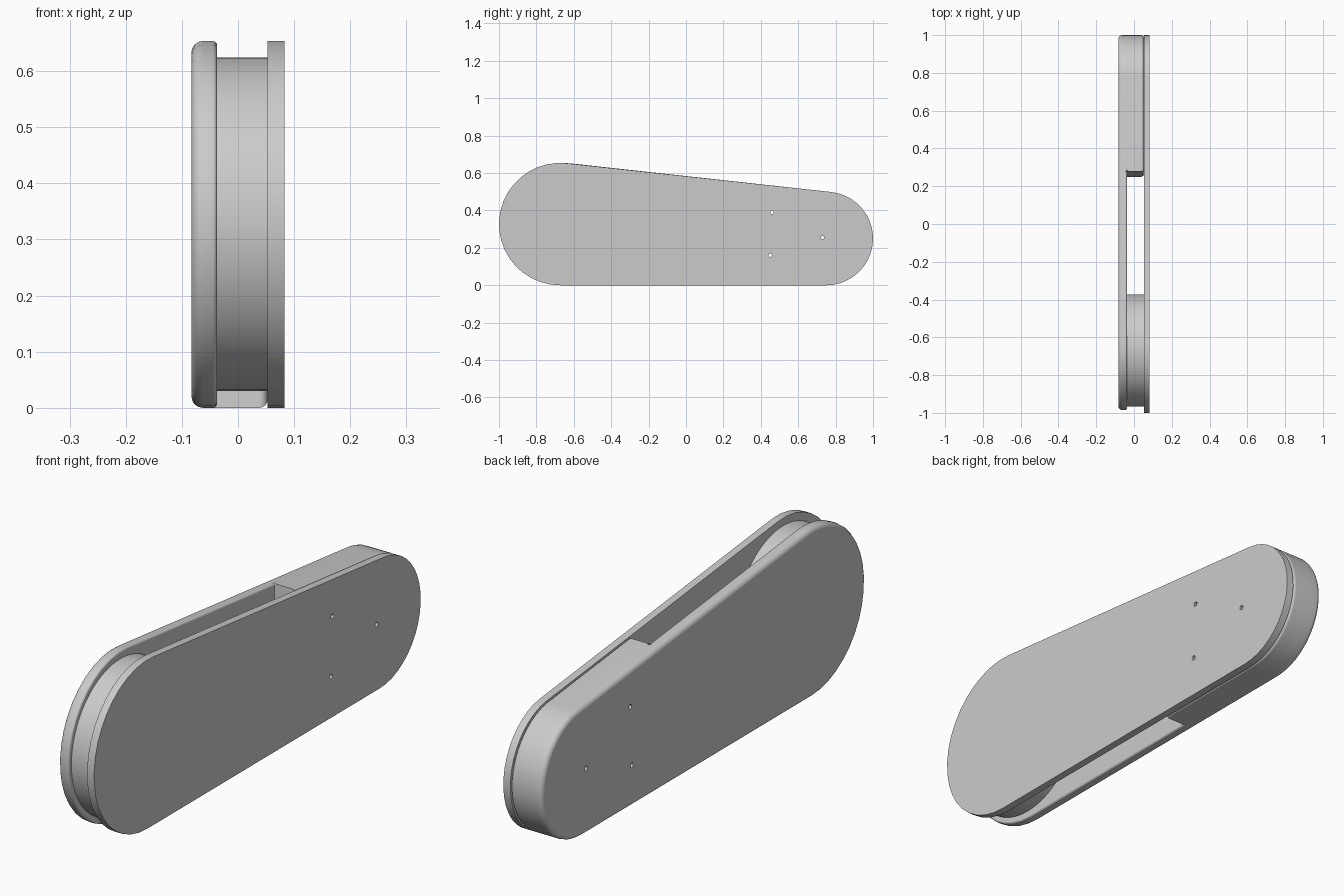
import bpy, bmesh
from math import pi, sin, cos, atan2
from mathutils import Vector, Matrix

if "Cube" in bpy.data.objects:
    bpy.data.objects.remove(bpy.data.objects["Cube"], do_unlink=True)

R_FRONT, R_BACK = 0.327, 0.25        # end radii of the tapered outline
Y_BACK = 0.75
X_OUT, X_WEB, X_PLATE, X_FACE = -0.083, -0.037, 0.053, 0.083
HOLES = [(0.46, 0.39), (0.73, 0.255), (0.45, 0.16)]

grey = bpy.data.materials.new("plain_grey")
grey.use_nodes = True
color = (0.6, 0.6, 0.6, 1)
grey.diffuse_color = color
grey.node_tree.nodes["Principled BSDF"].inputs["Base Color"].default_value = color


def outline(y_front, cut=()):
    """Tapered slot outline in (y, z); cut adds the bottom and top split points."""
    tilt = 2 * atan2(R_FRONT - R_BACK, Y_BACK - y_front)
    n = 20
    top = pi / 2 - tilt                       # tangent angle of the sloping top
    back = [-pi / 2 + (top + pi / 2) * i / n for i in range(n + 1)]
    front = [top + (1.5 * pi - top) * i / n for i in range(n + 1)]
    pts = [(Y_BACK + R_BACK * cos(a), R_BACK + R_BACK * sin(a)) for a in back]
    nose = [(y_front + R_FRONT * cos(a), R_FRONT + R_FRONT * sin(a)) for a in front]
    if cut:
        (y0, z0), (y1, z1) = pts[-1], nose[0]
        t = (cut[1] - y0) / (y1 - y0)
        return [(cut[0], 0)] + pts + [(cut[1], z0 + t * (z1 - z0))] + nose
    return pts + nose


def prism(bm, pts, x0, x1):
    """Extrude a closed (y, z) outline from x0 to x1 and return the end face."""
    face = bm.faces.new([bm.verts.new((x0, y, z)) for y, z in pts])
    res = bmesh.ops.extrude_face_region(bm, geom=[face], use_keep_orig=True)
    verts = [g for g in res["geom"] if isinstance(g, bmesh.types.BMVert)]
    bmesh.ops.translate(bm, verts=verts, vec=(x1 - x0, 0, 0))
    return next(g for g in res["geom"] if isinstance(g, bmesh.types.BMFace))


def make(name, bm):
    bmesh.ops.recalc_face_normals(bm, faces=bm.faces)
    mesh = bpy.data.meshes.new(name)
    bm.to_mesh(mesh)
    bm.free()
    mesh.materials.append(grey)
    ob = bpy.data.objects.new(name, mesh)
    bpy.context.collection.objects.link(ob)
    return ob


def select(ob):
    bpy.ops.object.select_all(action="DESELECT")
    ob.select_set(True)
    bpy.context.view_layer.objects.active = ob


def cylinder(bm, y, z, r, x0, x1, sides):
    m = Matrix.Translation(((x0 + x1) / 2, y, z)) @ Matrix.Rotation(pi / 2, 4, "Y")
    bmesh.ops.create_cone(bm, cap_ends=True, segments=sides, radius1=r, radius2=r,
                          depth=x1 - x0, matrix=m)


def rim(bm, x, keep=lambda v: True):
    """Edges lying at one x that border a side wall."""
    return [e for e in bm.edges
            if all(abs(v.co.x - x) < 1e-4 and keep(v.co) for v in e.verts)]


# Housing: thin rounded shell with a thick block over its rear part
bm = bmesh.new()
pts = outline(-0.658, cut=(0.25, 0.278))
cap = prism(bm, pts, X_OUT, X_WEB)
ends = [min(cap.verts, key=lambda v: (v.co - Vector((X_WEB, y, z))).length)
        for y, z in (pts[0], pts[22])]
bmesh.utils.face_split(cap, ends[0], ends[1])
rear = max((f for f in bm.faces if all(abs(v.co.x - X_WEB) < 1e-5 for v in f.verts)),
           key=lambda f: f.calc_center_median().y)
res = bmesh.ops.extrude_face_region(bm, geom=[rear])
bmesh.ops.translate(bm, vec=(X_PLATE - X_WEB, 0, 0),
                    verts=[g for g in res["geom"] if isinstance(g, bmesh.types.BMVert)])
bmesh.ops.recalc_face_normals(bm, faces=bm.faces)
for x, width, keep in ((X_OUT, 0.02, lambda c: True),
                       (X_PLATE, 0.015, lambda c: True),
                       (X_WEB, 0.008, lambda c: c.y < 0.279)):
    edges = [e for e in rim(bm, x, keep)
             if not (x == X_WEB and abs(e.verts[0].co.z - e.verts[1].co.z) > 0.4)]
    bmesh.ops.bevel(bm, geom=edges, offset=width, segments=4, profile=0.5,
                    affect="EDGES", clamp_overlap=True)
housing = make("housing", bm)

# Flat cover plate
bm = bmesh.new()
prism(bm, outline(-0.673), X_PLATE, X_FACE)
plate = make("cover_plate", bm)

# Round drum between shell and plate
bm = bmesh.new()
cylinder(bm, -0.67, R_FRONT, 0.297, X_WEB - 0.002, X_PLATE + 0.002, 64)
drum = make("drum", bm)

# Three screw holes through plate and housing
bm = bmesh.new()
for y, z in HOLES:
    cylinder(bm, y, z, 0.009, -0.2, 0.2, 16)
cutter = make("hole_cutter", bm)
cutter.hide_render = True
for ob in (housing, plate):
    mod = ob.modifiers.new("holes", "BOOLEAN")
    mod.operation, mod.solver, mod.object = "DIFFERENCE", "EXACT", cutter
    select(ob)
    bpy.ops.object.modifier_apply(modifier=mod.name)
bpy.data.objects.remove(cutter, do_unlink=True)

# Smooth the curved walls, keep the big faces flat
for ob in (housing, plate, drum):
    select(ob)
    bpy.ops.object.shade_smooth_by_angle(angle=pi / 6)
    mod = ob.modifiers.new("flat_faces", "WEIGHTED_NORMAL")
    mod.keep_sharp = True
